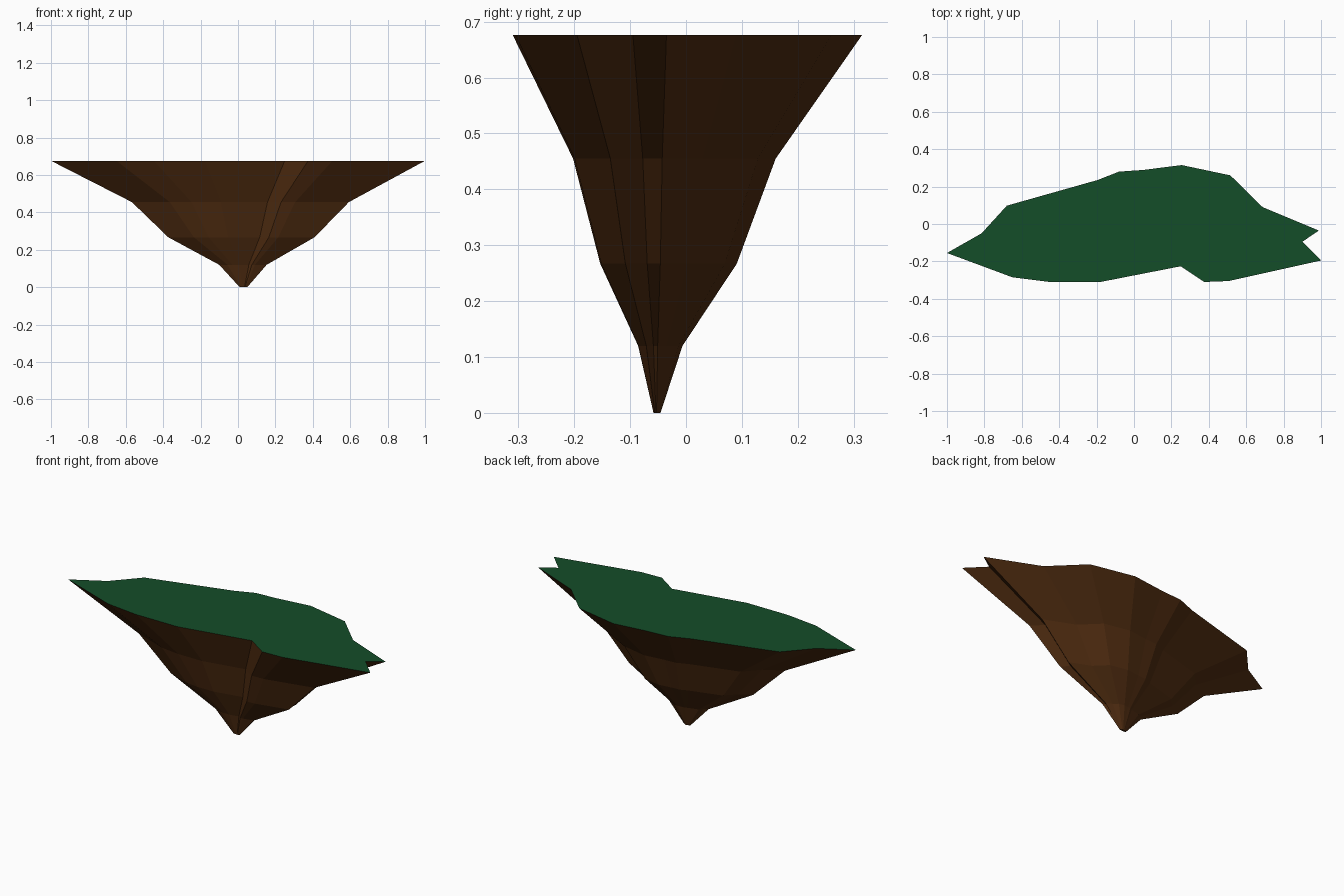
import bpy, bmesh

if "Cube" in bpy.data.objects:
    bpy.data.objects.remove(bpy.data.objects["Cube"])

# Coastline of the island, counter-clockwise seen from above
coast = [(-1.0, -.155), (-.65, -.285), (-.45, -.31), (-.18, -.31), (.25, -.226),
         (.375, -.31), (.505, -.305), (1.0, -.195), (.90, -.095), (.988, -.035),
         (.688, .09), (.515, .26), (.255, .315), (.05, .289), (-.08, .28),
         (-.195, .235), (-.68, .098), (-.815, -.05)]
centre = (.03, -.053)
# Height and scale of each ring, from the tip up
levels = [(0, .02), (.12, .127), (.267, .391), (.455, .58), (.676, 1.0)]


def material(name, colour):
    m = bpy.data.materials.new(name)
    m.diffuse_color = (*colour, 1)
    m.use_nodes = True
    m.node_tree.nodes["Principled BSDF"].inputs["Base Color"].default_value = m.diffuse_color
    return m


def ring(bm, z, s):
    cx, cy = centre
    return [bm.verts.new((cx + (x - cx) * s, cy + (y - cy) * s, z)) for x, y in coast]


def finish(bm, name, mat):
    me = bpy.data.meshes.new(name)
    bm.to_mesh(me)
    bm.free()
    me.materials.append(mat)
    ob = bpy.data.objects.new(name, me)
    bpy.context.collection.objects.link(ob)


# Earth underside: shrinking rings down to a blunt tip
bm = bmesh.new()
rings = [ring(bm, z, s) for z, s in levels]
n = len(coast)
for a, b in zip(rings, rings[1:]):
    for i in range(n):
        j = (i + 1) % n
        bm.faces.new((a[i], a[j], b[j], b[i]))
bm.faces.new(rings[0][::-1])
finish(bm, "earth_underside", material("earth", (.075, .024, .005)))

# Flat grass top
bm = bmesh.new()
bm.faces.new(ring(bm, *levels[-1]))
bmesh.ops.triangulate(bm, faces=bm.faces[:])
finish(bm, "grass_top", material("grass", (.007, .075, .022)))
